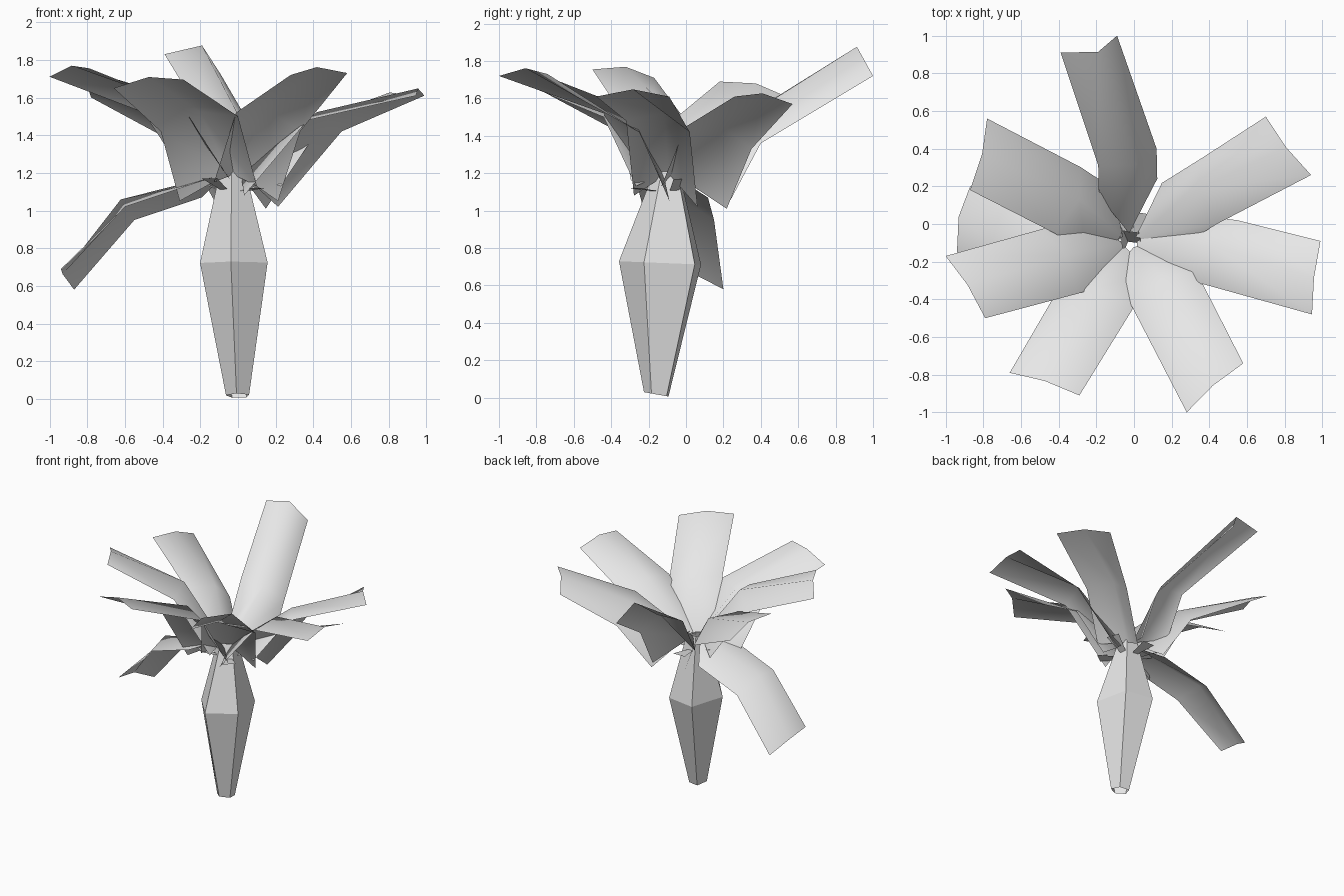
import bpy, math
from mathutils import Vector as V

if "Cube" in bpy.data.objects:
    bpy.data.objects.remove(bpy.data.objects["Cube"], do_unlink=True)

mat = bpy.data.materials.new("pale_grey")
mat.use_nodes = True
GREY = (0.8, 0.8, 0.8, 1)
mat.diffuse_color = GREY
mat.node_tree.nodes["Principled BSDF"].inputs["Base Color"].default_value = GREY


def make(name, verts, faces, smooth=False):
    mesh = bpy.data.meshes.new(name)
    mesh.from_pydata([tuple(v) for v in verts], [], faces)
    mesh.materials.append(mat)
    mesh.polygons.foreach_set("use_smooth", [smooth] * len(faces))
    mesh.update()
    obj = bpy.data.objects.new(name, mesh)
    bpy.context.collection.objects.link(obj)
    return obj


def grid_faces(rows, cols, closed=False):
    span = cols if closed else cols - 1
    return [(r * cols + c, r * cols + (c + 1) % cols,
             (r + 1) * cols + (c + 1) % cols, (r + 1) * cols + c)
            for r in range(rows - 1) for c in range(span)]


# Trunk: open five-sided tube, widest above its middle
# Each ring: centre, radius in x, radius in y, fore-aft tilt
rings = [(V((0, -0.155, 0.017)), 0.065, 0.07, -0.18),
         (V((-0.015, -0.125, 0.72)), 0.19, 0.235, -0.04),
         (V((-0.025, -0.1, 1.21)), 0.072, 0.072, 0)]
SIDES = 5
trunk = []
for centre, rx, ry, tilt in rings:
    for i in range(SIDES):
        a = math.radians(-97) + math.tau * i / SIDES
        y = ry * math.sin(a)
        trunk.append(centre + V((rx * math.cos(a), y, tilt * y)))
make("trunk", trunk, grid_faces(len(rings), SIDES, True))


# Fronds: arched strips, bent halfway, folded where they meet the trunk
CROWN = V((-0.025, -0.09, 1.2))


def frond(name, mid_l, mid_r, tip_l, tip_r, pull=0.2, drop=0.37, tip_arch=0.04):
    ml, mr, tl, tr = map(V, (mid_l, mid_r, tip_l, tip_r))
    mid, tip = (ml + mr) / 2, (tl + tr) / 2
    out = mid - CROWN
    out.z = 0
    out.normalize()
    back = out * pull + V((0, 0, drop))
    bl, br = ml - back, mr - back
    normal_tip = (tip - mid).cross(tl - tr).normalized()
    normal_mid = (tip - (bl + br) / 2).cross(ml - mr).normalized()
    if normal_tip.z < 0:
        normal_tip = -normal_tip
    if normal_mid.z < 0:
        normal_mid = -normal_mid
    verts = [bl, CROWN + out * 0.04, br,
             ml, mid + normal_mid * 0.09, mr,
             tl, tip + normal_tip * tip_arch, tr]
    obj = make(name, verts, grid_faces(3, 3), True)
    if obj.data.polygons[-1].normal.z < 0:
        obj.data.flip_normals()


frond("back_frond", (-0.19, 0.31, 1.5), (0.12, 0.4, 1.36),
      (-0.39, 0.91, 1.83), (-0.09, 1, 1.72), 0.16, 0.3, 0.12)
frond("back_left_frond", (0.36, 0.35, 1.33), (0.44, 0, 1.45),
      (0.7, 0.57, 1.57), (0.94, 0.26, 1.61), 0.25, 0.32)
frond("left_frond", (0.55, 0.02, 1.42), (0.37, -0.32, 1.48),
      (0.99, -0.09, 1.61), (0.945, -0.48, 1.61), 0.34, 0.4)
frond("front_left_frond", (0.33, -0.25, 1.42), (-0.01, -0.44, 1.52),
      (0.58, -0.74, 1.73), (0.28, -1, 1.72))
frond("front_right_frond", (0, -0.44, 1.5), (-0.41, -0.36, 1.42),
      (-0.29, -0.91, 1.695), (-0.66, -0.79, 1.65))
frond("right_frond", (-0.3, -0.37, 1.56), (-0.5, -0.03, 1.52),
      (-0.79, -0.5, 1.755), (-1, -0.17, 1.71), 0.27, 0.4)
frond("back_right_frond", (-0.42, -0.05, 1.5), (-0.28, 0.3, 1.33),
      (-0.87, 0.18, 1.69), (-0.78, 0.56, 1.6), 0.2, 0.3)
frond("drooping_frond", (-0.6, -0.23, 1.02), (-0.55, 0.15, 0.95),
      (-0.94, -0.15, 0.69), (-0.87, 0.2, 0.58), 0.36, -0.12)

# Small bracts around the crown
for i in range(SIDES):
    a = math.radians(-125) + math.tau * i / SIDES
    out, side = V((math.cos(a), math.sin(a), 0)), V((-math.sin(a), math.cos(a), 0))
    root = CROWN + out * 0.06 - V((0, 0, 0.1))
    end = CROWN + out * 0.22 - V((0, 0, 0.03 + 0.05 * (i % 2)))
    make("bract_%d" % (i + 1), [root - side * 0.02, end - side * 0.05,
                                end + side * 0.05, root + side * 0.02], [(0, 1, 2, 3)])
